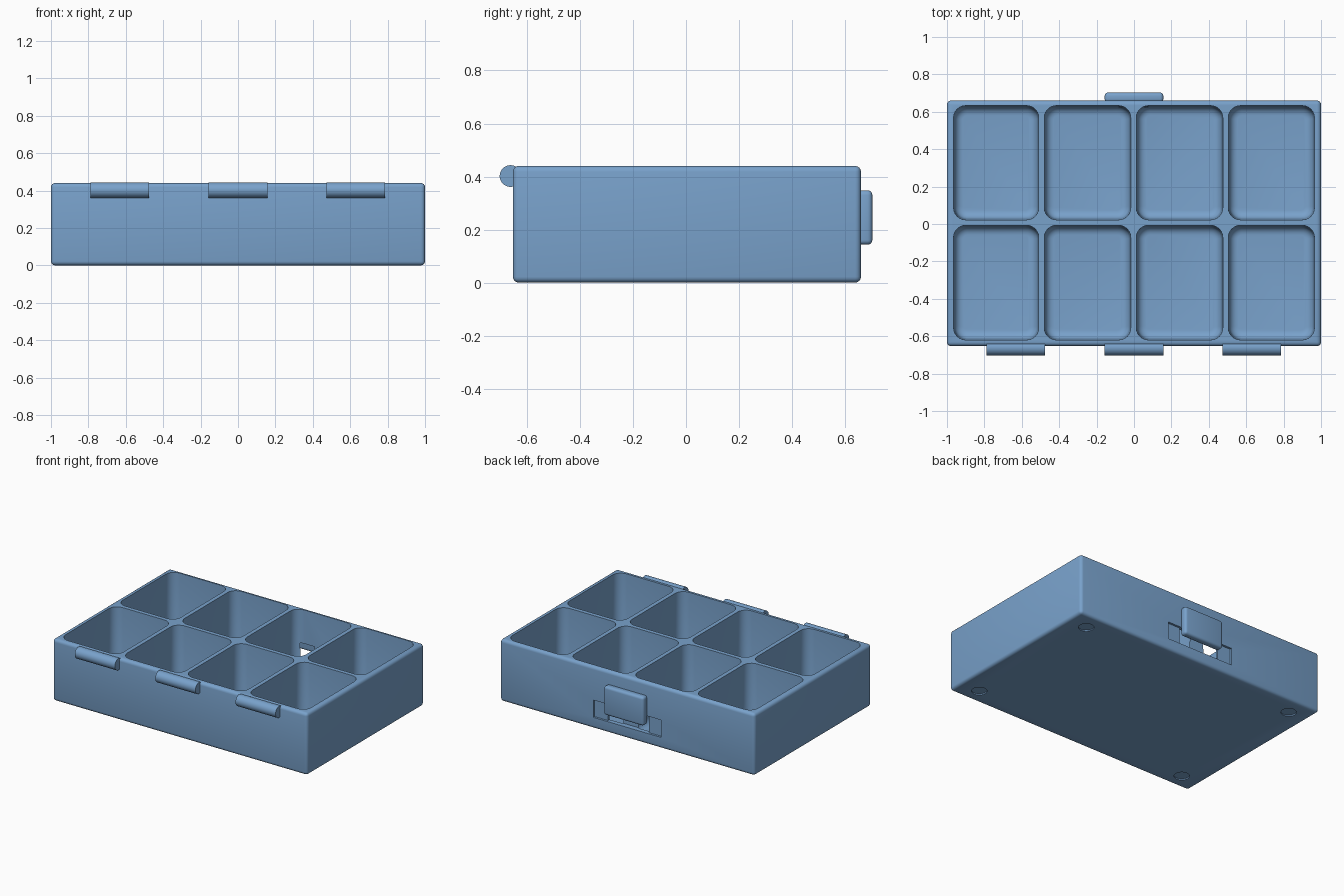
import bpy, bmesh, math
from mathutils import Vector, Matrix

if "Cube" in bpy.data.objects:
    bpy.data.objects.remove(bpy.data.objects["Cube"])

BLUE = bpy.data.materials.new("blue_plastic")
BLUE.diffuse_color = (0.19, 0.36, 0.60, 1)
BLUE.use_nodes = True
BLUE.node_tree.nodes["Principled BSDF"].inputs["Base Color"].default_value = BLUE.diffuse_color


def finish(bm, name):
    bmesh.ops.recalc_face_normals(bm, faces=bm.faces)
    me = bpy.data.meshes.new(name)
    bm.to_mesh(me)
    bm.free()
    me.materials.append(BLUE)
    ob = bpy.data.objects.new(name, me)
    bpy.context.collection.objects.link(ob)
    return ob


def smooth(ob):
    bpy.ops.object.select_all(action='DESELECT')
    ob.select_set(True)
    bpy.context.view_layer.objects.active = ob
    bpy.ops.object.shade_smooth_by_angle(angle=math.radians(35))


def box_bm(lo, hi):
    lo, hi = Vector(lo), Vector(hi)
    bm = bmesh.new()
    bmesh.ops.create_cube(bm, size=1)
    for v in bm.verts:
        v.co = Vector([lo[i] + (v.co[i] + 0.5) * (hi[i] - lo[i]) for i in range(3)])
    return bm


def bevel(bm, edges, r, seg):
    bmesh.ops.bevel(bm, geom=list(edges), offset=r, offset_type='OFFSET', segments=seg,
                    profile=0.5, affect='EDGES', clamp_overlap=True)


def rounded_box(name, lo, hi, r, seg=4):
    bm = box_bm(lo, hi)
    bevel(bm, bm.edges, r, seg)
    return finish(bm, name)


def pocket(name, x0, x1, y0, y1, z0, z1):
    # rounded upright corners, slight draft and a filleted floor
    bm = box_bm((x0, y0, z0), (x1, y1, z1))
    cx, cy = (x0 + x1) / 2, (y0 + y1) / 2
    for v in bm.verts:
        if v.co.z < z0 + 0.01:
            v.co.x += 0.008 if v.co.x < cx else -0.008
            v.co.y += 0.008 if v.co.y < cy else -0.008
    bevel(bm, [e for e in bm.edges
               if abs(e.verts[0].co.z - e.verts[1].co.z) > 0.1], 0.065, 6)
    bevel(bm, [e for e in bm.edges if all(v.co.z < z0 + 0.001 for v in e.verts)], 0.045, 5)
    return finish(bm, name)


def cylinder(name, r, depth, loc, rot=None, seg=32):
    bm = bmesh.new()
    bmesh.ops.create_cone(bm, cap_ends=True, segments=seg, radius1=r, radius2=r, depth=depth,
                          matrix=Matrix.Translation(loc) @ (rot or Matrix()))
    return finish(bm, name)


def cut(ob, cutter):
    m = ob.modifiers.new("cut", 'BOOLEAN')
    m.operation, m.solver, m.object = 'DIFFERENCE', 'EXACT', cutter
    bpy.context.view_layer.objects.active = ob
    bpy.ops.object.modifier_apply(modifier=m.name)
    bpy.data.objects.remove(cutter)


# Tray body
tray = rounded_box("tray", (-1, -0.653, 0), (1, 0.66, 0.44), 0.022)

# Eight compartments
for x0, x1 in ((-0.967, -0.507), (-0.482, -0.015), (0.01, 0.477), (0.502, 0.967)):
    for y0, y1 in ((-0.622, -0.005), (0.02, 0.635)):
        cut(tray, pocket("pocket_cutter", x0, x1, y0, y1, 0.035, 0.6))

# Latch recess in the back wall and the opening through it
cut(tray, finish(box_bm((-0.265, 0.645, 0.08), (0.265, 0.75, 0.203)), "recess_cutter"))
cut(tray, finish(box_bm((-0.16, 0.622, 0.08), (0.16, 0.75, 0.203)), "opening_cutter"))

# Shallow round dimples under the corners
for sx in (-1, 1):
    for sy in (-1, 1):
        cut(tray, cylinder("foot_cutter", 0.05, 0.02, (sx * 0.85, sy * 0.535, -0.002)))
smooth(tray)

# Latch tab
smooth(rounded_box("latch", (-0.157, 0.65, 0.143), (0.157, 0.703, 0.348), 0.018))

# Hinge barrels along the front rim
for i, x in enumerate((-0.632, 0, 0.63)):
    smooth(cylinder(f"hinge_{i + 1}", 0.041, 0.314, (x, -0.662, 0.402),
                    Matrix.Rotation(math.pi / 2, 4, 'Y')))
